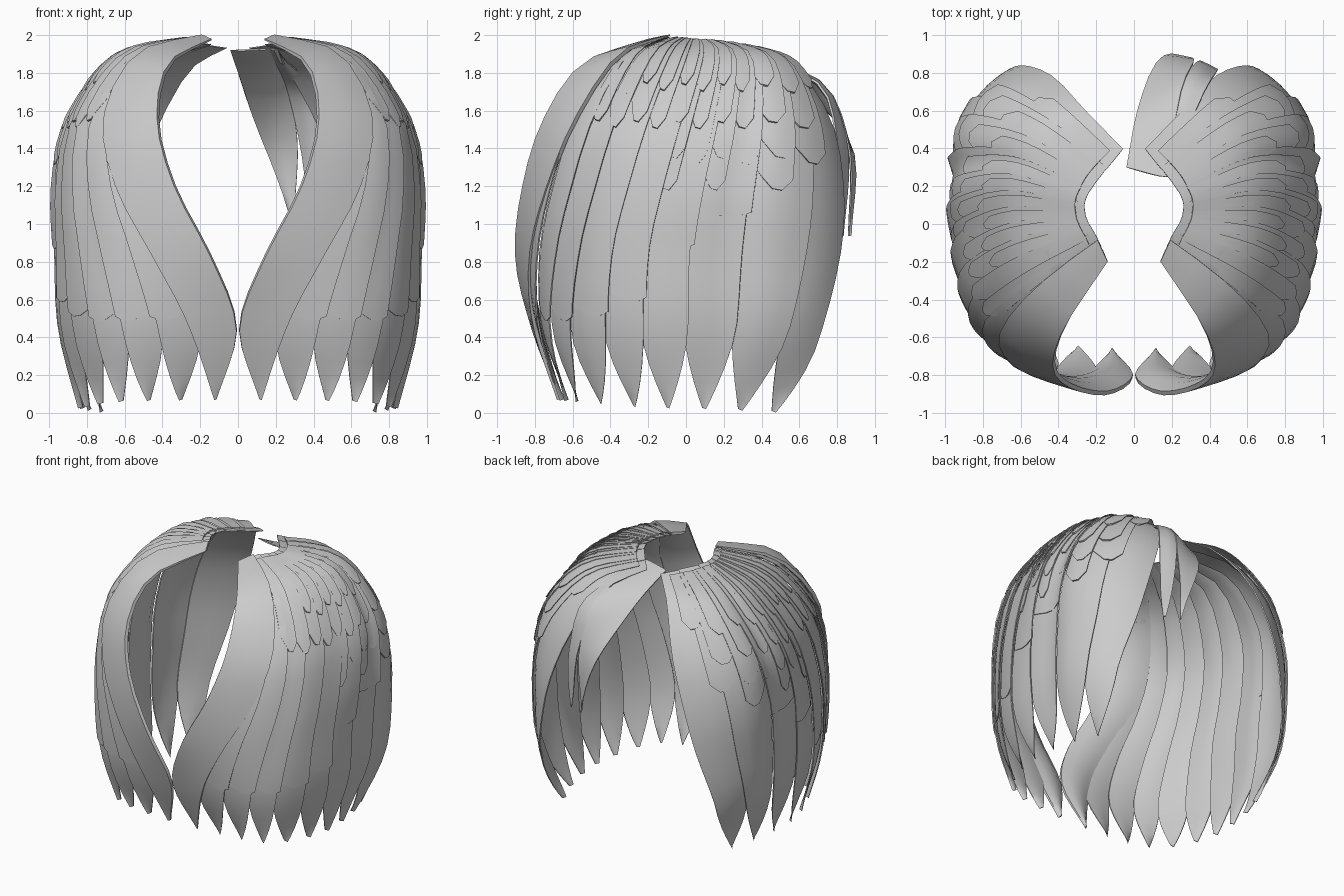
import bpy, bmesh, math
from mathutils import Vector

if "Cube" in bpy.data.objects:
    bpy.data.objects.remove(bpy.data.objects["Cube"])

grey = bpy.data.materials.new("feather_grey")
grey.diffuse_color = (0.6, 0.6, 0.6, 1)
grey.use_nodes = True
grey.node_tree.nodes["Principled BSDF"].inputs["Base Color"].default_value = grey.diffuse_color

# Wing shell: flow lines from front edge to back edge, each from root to tip
WING = [
    [(.14, -.2, 1.98), (.37, -.55, 1.85), (.43, -.76, 1.55), (.34, -.87, 1.2), (.15, -.91, .83), (.01, -.83, .46), (.05, -.69, .07)],
    [(.2, -.07, 2.0), (.56, -.28, 1.9), (.79, -.46, 1.56), (.81, -.57, 1.2), (.75, -.65, .85), (.67, -.68, .45), (.61, -.59, .06)],
    [(.26, .05, 1.99), (.65, .03, 1.89), (.89, -.08, 1.55), (.95, -.18, 1.2), (.94, -.26, .85), (.92, -.27, .45), (.82, -.22, .03)],
    [(.24, .17, 1.98), (.6, .33, 1.88), (.87, .33, 1.55), (.95, .28, 1.2), (.945, .24, .85), (.925, .22, .45), (.82, .17, .02)],
    [(.06, .4, 1.94), (.25, .6, 1.84), (.42, .78, 1.55), (.56, .84, 1.2), (.66, .82, .85), (.75, .71, .42), (.70, .55, 0)],
]
# Two loose feathers hanging at the back of one wing
LOOSE = [
    [(.2, .3, 1.92), (.38, .72, 1.76), (.46, .82, 1.4), (.52, .82, .95)],
    [(.17, .25, 1.93), (.25, .72, 1.76), (.33, .87, 1.4), (.34, .86, .93)],
    [(-.04, .3, 1.92), (.02, .6, 1.74), (.13, .88, 1.4), (.27, .88, .95)],
]
# Boundaries between the flight feathers, front to back
EDGES = [0, .07, .14, .215, .30, .41, .52, .64, .765, .89, 1]


def spline(pts, t):
    """Catmull-Rom through evenly spaced points, t in 0..1."""
    n = len(pts) - 1
    i = max(0, min(int(t * n), n - 1))
    f = t * n - i
    p1, p2 = pts[i], pts[i + 1]
    p0 = pts[i - 1] if i > 0 else p1 * 2 - p2
    p3 = pts[i + 2] if i + 2 <= n else p2 * 2 - p1
    return 0.5 * (2 * p1 + (p2 - p0) * f + (2 * p0 - 5 * p1 + 4 * p2 - p3) * f * f
                  + (3 * p1 - p0 - 3 * p2 + p3) * f ** 3)


def surface(table, front=0., back=0.):
    cols = [[Vector(p) for p in c] for c in table]

    def at(u, v):
        p = spline([spline(c, v) for c in cols], u)
        # Round out the first and last quarter of the shell
        f, amount = (u * 4, front) if u < .25 else (u * 4 - 3, back)
        if 0 < f < 1 and 0 < v < 1:
            b = amount * 4 * f * (1 - f) * math.sin(math.pi * v) ** .8
            p += Vector((p.x, p.y, 0)).normalized() * b
        return p

    def shell(u, v, off):
        e = .01
        du = at(u + e, v) - at(u - e, v)
        dv = at(u, v + e) - at(u, v - e)
        return at(u, v) + dv.cross(du).normalized() * off
    return shell


def feather(bm, shell, uc, hw, v0, v1, lift, thick=.02, tilt=.012, taper=.18, point=0., rows=12,
            hw_end=None, uc_end=None):
    """One curved blade: tapered to a tip, or cut to a shallow V when point > 0."""
    S = (-1, -.5, 0, .5, 1)
    grids = [[], []]
    for k in range(rows + 1):
        t = k / rows
        t = 1 - (1 - t) ** 1.35
        w = hw + ((hw_end or hw) - hw) * t
        c = uc + ((uc_end or uc) - uc) * t
        a = max(0, (t - 1 + taper) / taper) if taper else 0
        w *= 1 - .92 * a ** 2
        for side in (0, 1):
            row = []
            for s in S:
                u = max(0, min(1, c + s * w))
                v = v0 + (v1 - v0) * t + point * t * t * (.6 - abs(s - .3))
                root = min(1, .3 + v / .25)
                o = (lift(v) + tilt * s - side * thick * (1 - .6 * s * s) * (1 - .6 * a)) * root
                row.append(bm.verts.new(shell(u, min(v, 1), o)))
            grids[side].append(row)
    top, bot = grids
    n = len(S) - 1
    for k in range(rows):
        for j in range(n):
            bm.faces.new((top[k][j], top[k][j + 1], top[k + 1][j + 1], top[k + 1][j]))
            bm.faces.new((bot[k][j], bot[k + 1][j], bot[k + 1][j + 1], bot[k][j + 1]))
        for j in (0, n):
            bm.faces.new((top[k][j], top[k + 1][j], bot[k + 1][j], bot[k][j]))
    for k in (0, rows):
        for j in range(n):
            bm.faces.new((top[k][j], top[k][j + 1], bot[k][j + 1], bot[k][j]))


def finish(name, bm, side):
    for v in bm.verts:
        v.co.x *= side
        v.co.z = max(0, v.co.z)
    bmesh.ops.recalc_face_normals(bm, faces=bm.faces)
    me = bpy.data.meshes.new(name)
    bm.to_mesh(me)
    bm.free()
    ob = bpy.data.objects.new(name, me)
    bpy.context.collection.objects.link(ob)
    me.materials.append(grey)
    bpy.ops.object.select_all(action='DESELECT')
    ob.select_set(True)
    bpy.context.view_layer.objects.active = ob
    bpy.ops.object.shade_smooth_by_angle(angle=math.radians(40))


wing = surface(WING, front=.03, back=.125)
BLADES = [((a + b) / 2, (b - a) / 2) for a, b in zip(EDGES, EDGES[1:])]
for label, side in (("right", 1), ("left", -1)):
    # Long flight feathers, root to tip
    bm = bmesh.new()
    for uc, hw in BLADES[1:]:
        feather(bm, wing, uc, hw * 1.1, 0, 1,
                lambda v: -.035 + .03 * min(1, v / .85), thick=.022, rows=18)
    finish(label + "_flight_feathers", bm, side)

    # Middle layer, ending in a stepped line that rises towards the back
    bm = bmesh.new()
    for (uc, hw), end in zip(BLADES[1:8], (.81, .81, .81, .8, .77, .65, .57)):
        feather(bm, wing, uc + .01, hw * 1.1, .02, end, lambda v: -.02 + .024 * v,
                taper=0, point=.02, tilt=.014)
    finish(label + "_middle_feathers", bm, side)

    # Short overlapping coverts in rows near the shoulder
    bm = bmesh.new()
    for r, (end, first, last) in enumerate(((.49, .5, .86), (.41, .48, .9), (.32, .2, .93), (.23, .3, .93))):
        count = round((last - first) / .07)
        for i in range(count):
            feather(bm, wing, first + (i + .5) * .07 + .02 * (r % 2), .037, .02, end + .015 * (i % 2),
                    lambda v: -.014 + .005 * r + .01 * v, thick=.013, taper=0, point=.05, rows=7, tilt=.01)
    finish(label + "_coverts", bm, side)

    # Thick smooth leading edge
    bm = bmesh.new()
    feather(bm, wing, .11, .11, 0, 1, lambda v: .008 - .01 * v, thick=.06, tilt=.006,
            rows=20, hw_end=.03, uc_end=.03)
    finish(label + "_leading_edge", bm, side)

# Loose back feathers on the right side only
loose = surface(LOOSE)
bm = bmesh.new()
for uc, lift in ((.27, -.015), (.75, .0)):
    feather(bm, loose, uc, .25, 0, 1, lambda v: lift, thick=.03, taper=.55, tilt=.005)
finish("loose_back_feathers", bm, 1)
